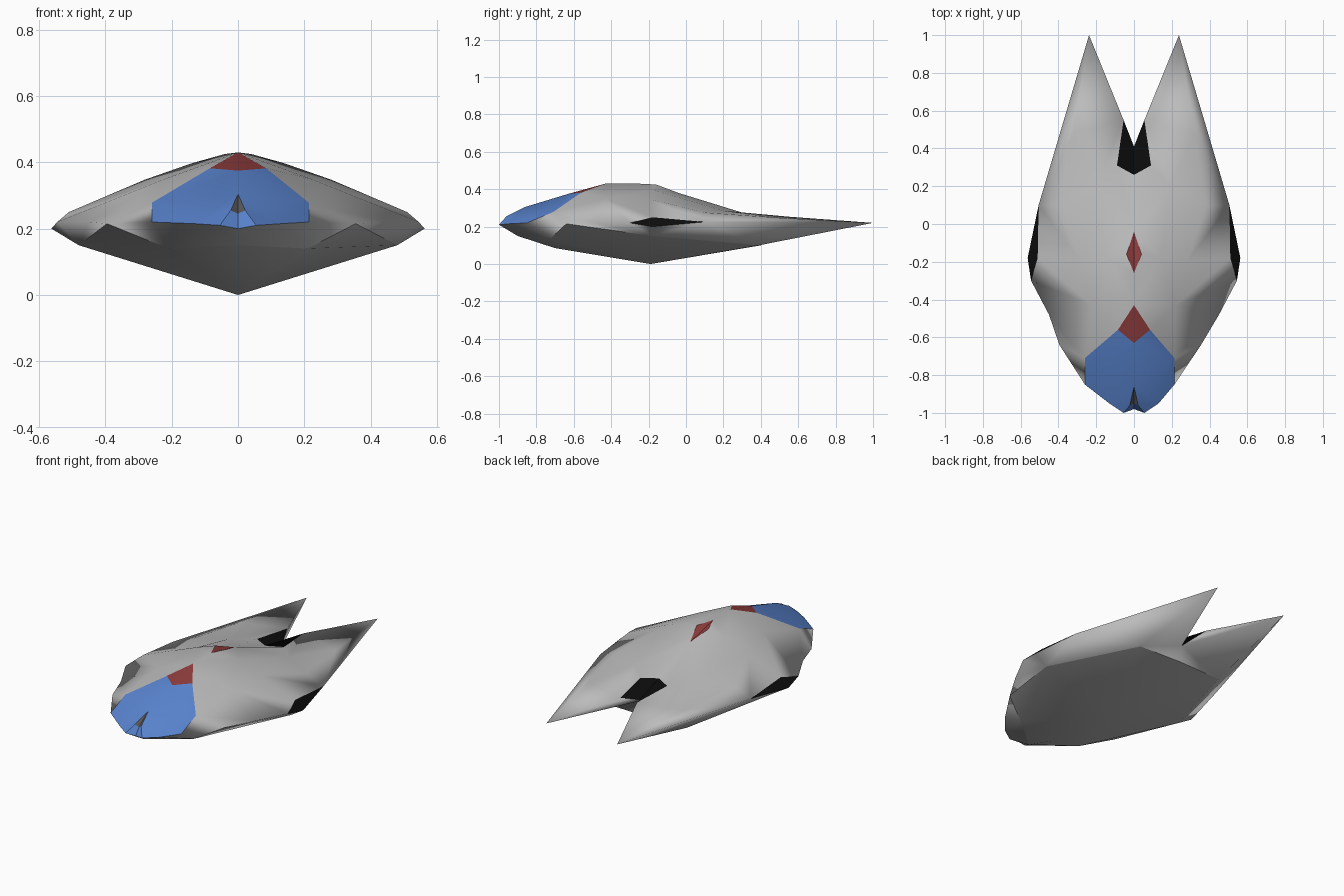
import bpy, bmesh, math
from mathutils import Vector

if "Cube" in bpy.data.objects:
    bpy.data.objects.remove(bpy.data.objects["Cube"])

# Shared half-hull control points (x >= 0), grouped by region
nose = dict(
    c=(0, -.63, .375), b=(.085, -.56, .382), d=(.237, -.71, .278), e=(.237, -.85, .22),
    f=(.13, -.95, .215), g=(.055, -1, .21), n=(0, -.98, .2),
    k=(0, -.86, .305), o=(.022, -.96, .255), oo=(0, -.95, .245))
deck = dict(
    a=(0, -.43, .43), m0=(0, -.26, .43), m=(.04, -.16, .425), m1=(0, -.04, .38),
    p=(.22, -.43, .35), q1=(.14, -.18, .397), q2=(.28, -.2, .348),
    v=(.2, .2, .285), w=(.38, .1, .275), P=(.32, .48, .248),
    r=(0, .26, .275), s=(.09, .31, .272), t=(.055, .55, .253), u=(0, .41, .2))
rim = dict(
    h=(.375, -.64, .215), i=(.45, -.48, .22), j=(.545, -.3, .22), k1=(.51, -.18, .25),
    l=(.505, .1, .225), x=(.563, -.18, .2), tip=(.238, 1, .22))
belly = dict(
    c2=(.48, -.18, .15), c3=(.28, .39, .1), c4=(0, .4, .1), g2=(.21, -.72, .14),
    B0=(0, -.19, 0), B1=(0, -.7, .085), B2=(0, -.9, .15))
POINTS = {**nose, **deck, **rim, **belly}
# The nose is slightly lopsided: sideways shift of these points on both sides
SHIFT = dict(d=-.023, e=-.023, h=-.02)


def material(name, rgb):
    mat = bpy.data.materials.new(name)
    mat.diffuse_color = (*rgb, 1)
    mat.use_nodes = True
    mat.node_tree.nodes["Principled BSDF"].inputs["Base Color"].default_value = mat.diffuse_color
    return mat


def part(name, groups, mat, angle=35):
    """Mirrored panel; each group is (faces, inner x z reference the faces point away from)."""
    bm = bmesh.new()
    verts = {}
    for faces, core in groups:
        for side in (1, -1):
            for face in faces.split(","):
                loop = []
                for key in face.split():
                    px, py, pz = POINTS[key]
                    tag = (key, side if px else 0)
                    if tag not in verts:
                        verts[tag] = bm.verts.new((px * side + SHIFT.get(key, 0), py, pz))
                    loop.append(verts[tag])
                new = bm.faces.new(loop)
                new.normal_update()
                mid = new.calc_center_median()
                inner = Vector((core[0] * side, mid.y * .8, core[1]))
                if new.normal.dot(mid - inner) < 0:
                    new.normal_flip()
    mesh = bpy.data.meshes.new(name)
    bm.to_mesh(mesh)
    bm.free()
    obj = bpy.data.objects.new(name, mesh)
    bpy.context.collection.objects.link(obj)
    mesh.materials.append(mat)
    bpy.ops.object.select_all(action='DESELECT')
    obj.select_set(True)
    bpy.context.view_layer.objects.active = obj
    bpy.ops.object.shade_smooth_by_angle(angle=math.radians(angle))
    return obj


grey = material("hull_grey", (.5, .5, .5))
dark = material("slit_grey", (.1, .1, .1))
blue = material("canopy_blue", (.10, .23, .62))
red = material("marker_red", (.27, .045, .045))
black = material("vent_black", (.004, .004, .004))

TOP, BOTTOM = (0, 0), (0, .4)

# Upper hull with rounded rim, running back into the twin tail prongs
part("hull", [
    ("a p b,b p d,d p i h,d h e,p i j,p j k1 q2,a m0 q1 p,p q1 q2,"
     "m0 m q1,m m1 q1,m1 v q1,q1 v q2,q2 k1 l w,q2 w v,"
     "m1 r s v,v s t,v t P,t tip P,v P w,w P l,P tip l", TOP),
    ("e h g2,h i c2,i j c2,j x c2,x l c2,l c3 c2,l tip c3,"
     "g2 e f B2,f g B2,g n B2", BOTTOM),
    ("t tip u,tip u c3,u c4 c3", (.26, .2))], grey, 120)

# Flat faceted belly
part("belly", [("h c2 g2,g2 c2 B0 B1,B0 c2 c3 c4,B1 g2 B2", BOTTOM)], grey)

# Canopy, nose slit and coloured panels
part("canopy", [("c b d k,d e f k,f g o k,g n oo o", TOP)], blue)
part("nose_slit", [("k o oo", TOP)], dark)
part("front_marker", [("a b c", TOP)], red)
part("deck_marker", [("m0 m m1", TOP)], red)
part("side_vents", [("j k1 l x", TOP)], black)
part("rear_exhaust", [("r s t u", TOP)], black)
